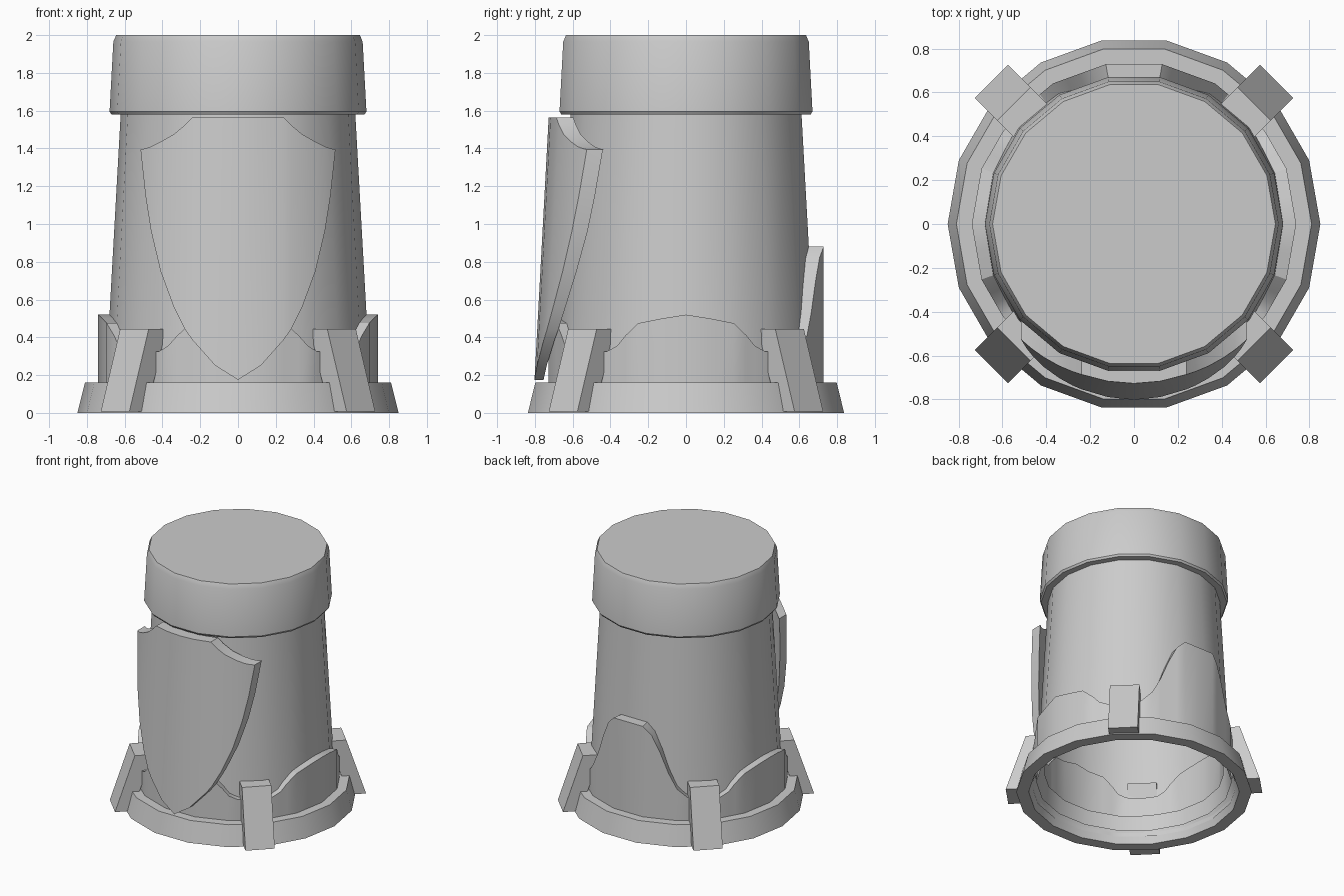
import bpy, bmesh
from math import sin, cos, pi, radians, sqrt

SIDES = 18

cube = bpy.data.objects.get("Cube")
if cube:
    bpy.data.objects.remove(cube, do_unlink=True)

grey = bpy.data.materials.new("plain_grey")
grey.use_nodes = True
grey.diffuse_color = (0.6, 0.6, 0.6, 1)
grey.node_tree.nodes["Principled BSDF"].inputs["Base Color"].default_value = grey.diffuse_color


def finish(name, bm, fix_normals=True):
    """Turn a bmesh into a shaded, coloured object."""
    if fix_normals:
        bmesh.ops.recalc_face_normals(bm, faces=bm.faces)
    mesh = bpy.data.meshes.new(name)
    bm.to_mesh(mesh)
    bm.free()
    mesh.materials.append(grey)
    obj = bpy.data.objects.new(name, mesh)
    bpy.context.collection.objects.link(obj)
    bpy.ops.object.select_all(action="DESELECT")
    obj.select_set(True)
    bpy.context.view_layer.objects.active = obj
    bpy.ops.object.shade_smooth_by_angle(angle=radians(30))
    return obj


def bridge(bm, rows, closed_rows, closed_loop):
    """Skin neighbouring rows of vertices with quads."""
    n, m = len(rows), len(rows[0])
    for i in range(n if closed_rows else n - 1):
        a, b = rows[i], rows[(i + 1) % n]
        for j in range(m if closed_loop else m - 1):
            k = (j + 1) % m
            bm.faces.new((a[j], a[k], b[k], b[j]))


def lathe(name, profile, closed=False, lid=False):
    bm = bmesh.new()
    rows = []
    for i in range(SIDES):
        t = 2 * pi * i / SIDES
        rows.append([bm.verts.new((r * cos(t), r * sin(t), z)) for r, z in profile])
    bridge(bm, rows, True, closed)
    if lid:
        bm.faces.new([row[-1] for row in rows])
    return finish(name, bm)


# Tapered tube, flared base ring and overhanging cap
lathe("body", [(0.705, 0.08), (0.62, 1.6)])
lathe("base_ring", [(0.76, 0), (0.85, 0), (0.81, 0.16), (0.72, 0.16)], closed=True)
lathe("cap", [(0.6, 1.58), (0.67, 1.58), (0.68, 1.595), (0.66, 1.965), (0.645, 2)], lid=True)

# Scalloped collar: a low rise on three sides and a tall one at the back
LOW = [(0, 0.52), (10, 0.5), (20, 0.475), (26, 0.41), (30, 0.355), (35, 0.325)]
HIGH = [(0, 0.88), (10, 0.88), (15, 0.82), (20, 0.69), (25, 0.53), (30, 0.41), (36, 0.34)]


def facet_radius(r, deg):
    return r * cos(radians(10)) / cos(radians(deg % 20 - 10))


bm = bmesh.new()
rows = []
for centre, rise in ((0, LOW), (90, HIGH), (180, LOW), (270, LOW)):
    steps = [(-a, z) for a, z in reversed(rise[1:])] + rise + [(45, 0.32)]
    for a, z in steps:
        deg = centre + a
        t = radians(deg)
        row = []
        for r, h in ((0.74, 0.05), (0.74, z), (0.655, z), (0.655, 0.17)):
            f = facet_radius(r, deg)
            row.append(bm.verts.new((f * cos(t), f * sin(t), h)))
        rows.append(row)
bridge(bm, rows, True, False)
finish("collar", bm)

# Four leaning buttress blocks on the diagonals
for side, quarter in (("back_left", 1), ("back_right", 3), ("front_right", 5), ("front_left", 7)):
    t = quarter * pi / 4
    bm = bmesh.new()
    rows = []
    for w in (-0.107, 0.107):
        rows.append([bm.verts.new((r * cos(t) - w * sin(t), r * sin(t) + w * cos(t), z))
                     for r, z in ((0.79, 0.008), (0.92, 0.008), (0.775, 0.445), (0.645, 0.445))])
    bridge(bm, rows, False, True)
    for row in rows:
        bm.faces.new(row)
    finish(side + "_buttress", bm)

# Shield wrapped round the front: half width, lower edge, upper edge
OUTLINE = [(0, 0.175, 1.565), (0.12, 0.25, 1.565), (0.24, 0.385, 1.565), (0.28, 0.44, 1.525),
           (0.34, 0.56, 1.475), (0.41, 0.75, 1.435), (0.46, 0.96, 1.41), (0.49, 1.15, 1.4),
           (0.515, 1.385, 1.395)]
columns = [(-x, lo, hi) for x, lo, hi in reversed(OUTLINE[1:])] + OUTLINE


def shield_point(x, z, depth):
    r = 0.727 + (1.565 - z) * 0.054
    return (x, depth - sqrt(r * r - x * x), z)


bm = bmesh.new()
rows = []
for x, lo, hi in columns:
    back = 0.04 + 0.045 * min(1, lo)
    rows.append([bm.verts.new(shield_point(x, z, d))
                 for z, d in ((lo, 0), (hi, 0), (hi, 0.09), (lo, back))])
bridge(bm, rows, False, True)
for row in (rows[0], rows[-1]):
    bm.faces.new(row)
finish("shield", bm)
